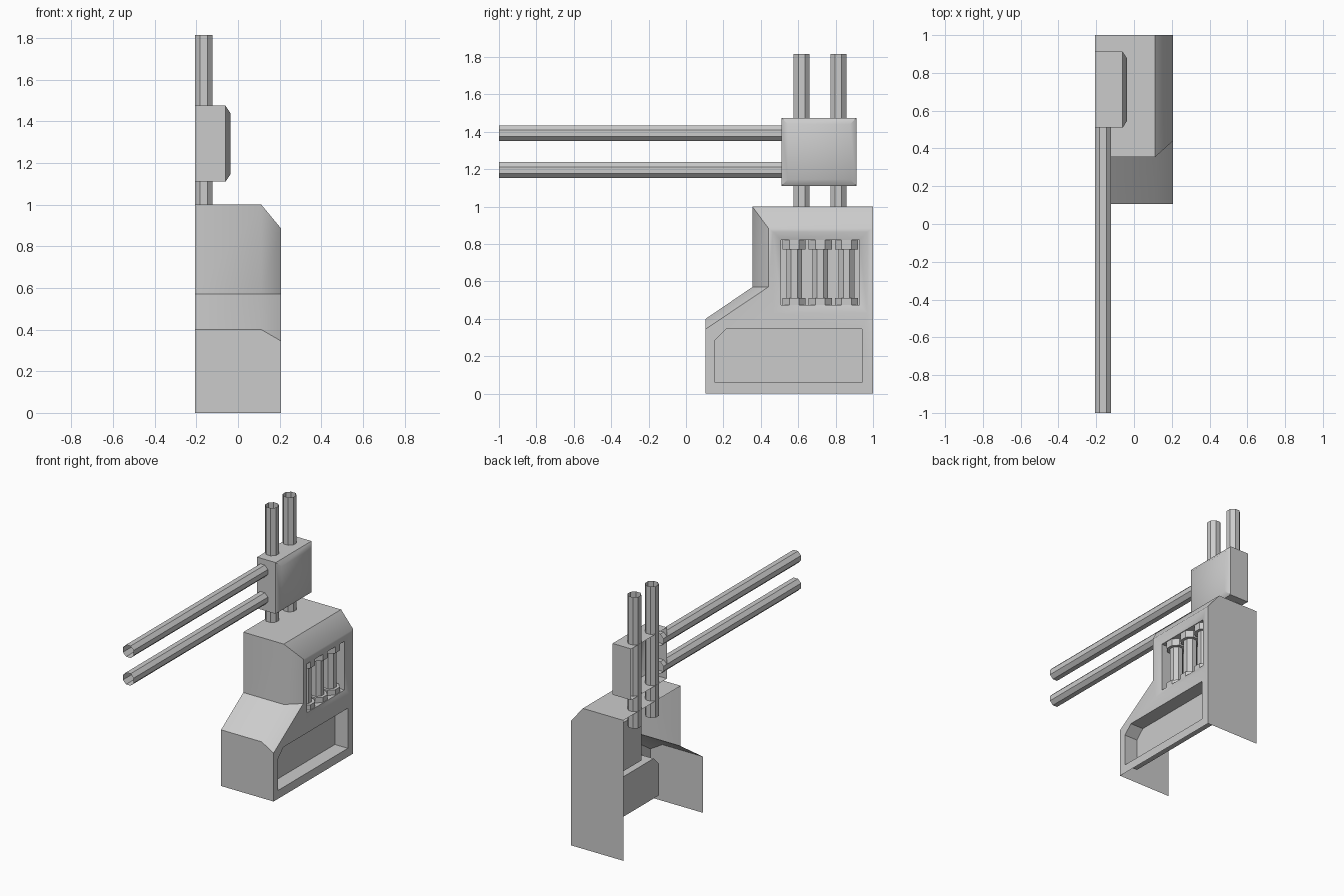
import bpy, bmesh
from math import pi, cos, sin

if "Cube" in bpy.data.objects:
    bpy.data.objects.remove(bpy.data.objects["Cube"])

L, R = -0.207, 0.207   # open left plane, outer right plane


def finish(bm, name):
    bmesh.ops.remove_doubles(bm, verts=bm.verts, dist=1e-5)
    bmesh.ops.recalc_face_normals(bm, faces=bm.faces)
    me = bpy.data.meshes.new(name)
    bm.to_mesh(me)
    bm.free()
    ob = bpy.data.objects.new(name, me)
    bpy.context.collection.objects.link(ob)
    bpy.ops.object.select_all(action='DESELECT')
    ob.select_set(True)
    bpy.context.view_layer.objects.active = ob
    bpy.ops.object.shade_smooth_by_angle(angle=0.73)
    return ob


def ring(bm, x, yz):
    return [bm.verts.new((x, y, z)) for y, z in yz]


def bridge(bm, a, b, closed=True):
    n = len(a)
    for i in range(n if closed else n - 1):
        j = (i + 1) % n
        quad = [a[i], a[j], b[j], b[i]]
        bm.faces.new(quad)


def rect(y0, y1, z0, z1):
    return [(y0, z0), (y1, z0), (y1, z1), (y0, z1)]


def tube(name, axis, a, b, start, end, r, capped=False, sides=8):
    """Straight octagonal tube; (a, b) are the coordinates across the axis."""
    bm = bmesh.new()
    rings = []
    for t in (start, end):
        vs = []
        for i in range(sides):
            an = 2 * pi * (i + 0.5) / sides
            u, v = a + r * cos(an), b + r * sin(an)
            vs.append(bm.verts.new((u, v, t) if axis == 'z' else (u, t, v)))
        rings.append(vs)
    bridge(bm, *rings)
    if capped:
        for vs in rings:
            bm.faces.new(vs)
    return finish(bm, name)


# housing shell: open on the left and underneath
bm = bmesh.new()
full = [(0.105, 0), (0.105, 0.4), (0.355, 0.57), (0.355, 1), (1, 1), (1, 0)]
inset = [(0.105, 0), (0.105, 0.345), (0.44, 0.57), (0.44, 0.885), (1, 0.885), (1, 0)]
r0, r1, r2 = ring(bm, L, full), ring(bm, 0.112, full), ring(bm, R, inset)
bridge(bm, r0, r1, False)
bridge(bm, r1, r2, False)

# lower recess with a clipped corner
pocket = [(0.155, 0.06), (0.94, 0.06), (0.94, 0.345), (0.215, 0.345), (0.155, 0.285)]
p0, p1 = ring(bm, R, pocket), ring(bm, 0.105, pocket)
bridge(bm, p0, p1)
bm.faces.new(p1)

# upper window with a soft sloping rim
w0 = ring(bm, R, rect(0.465, 0.97, 0.43, 0.865))
w1 = ring(bm, R - 0.018, rect(0.508, 0.928, 0.475, 0.822))
w2 = ring(bm, -0.007, rect(0.508, 0.928, 0.475, 0.822))
bridge(bm, w0, w1)
bridge(bm, w1, w2)
bm.faces.new(w2)

# right face around both openings
edges = []
for loop in (r2, p0, w0):
    for i, v in enumerate(loop):
        w = loop[(i + 1) % len(loop)]
        edges.append(bm.edges.get((v, w)) or bm.edges.new((v, w)))
bmesh.ops.triangle_fill(bm, use_beauty=True, use_dissolve=False, edges=edges, normal=(1, 0, 0))
finish(bm, "housing")

# cylinders with collars inside the window
for i in range(3):
    y = 0.578 + 0.14 * i
    tube(f"cylinder_{i + 1}", 'z', 0.122, y, 0.475, 0.822, 0.045)
    tube(f"lower_collar_{i + 1}", 'z', 0.122, y, 0.475, 0.512, 0.067, True)
    tube(f"upper_collar_{i + 1}", 'z', 0.122, y, 0.772, 0.822, 0.067, True)

# clamp block: open left, chamfered right face
bm = bmesh.new()
c = [ring(bm, x, rect(0.51 + d, 0.912 - d, 1.11 + d, 1.475 - d))
     for x, d in ((L, 0), (-0.06, 0), (-0.037, 0.035))]
bridge(bm, c[0], c[1])
bridge(bm, c[1], c[2])
bm.faces.new(c[2])
finish(bm, "clamp_block")

# upright rods and forward rods, open ended
for i, y in enumerate((0.618, 0.815)):
    tube(f"upright_rod_{i + 1}", 'z', -0.164, y, 0.88, 1.815, 0.046)
for i, z in enumerate((1.195, 1.392)):
    tube(f"forward_rod_{i + 1}", 'y', -0.164, z, -1.0, 0.55, 0.046)
